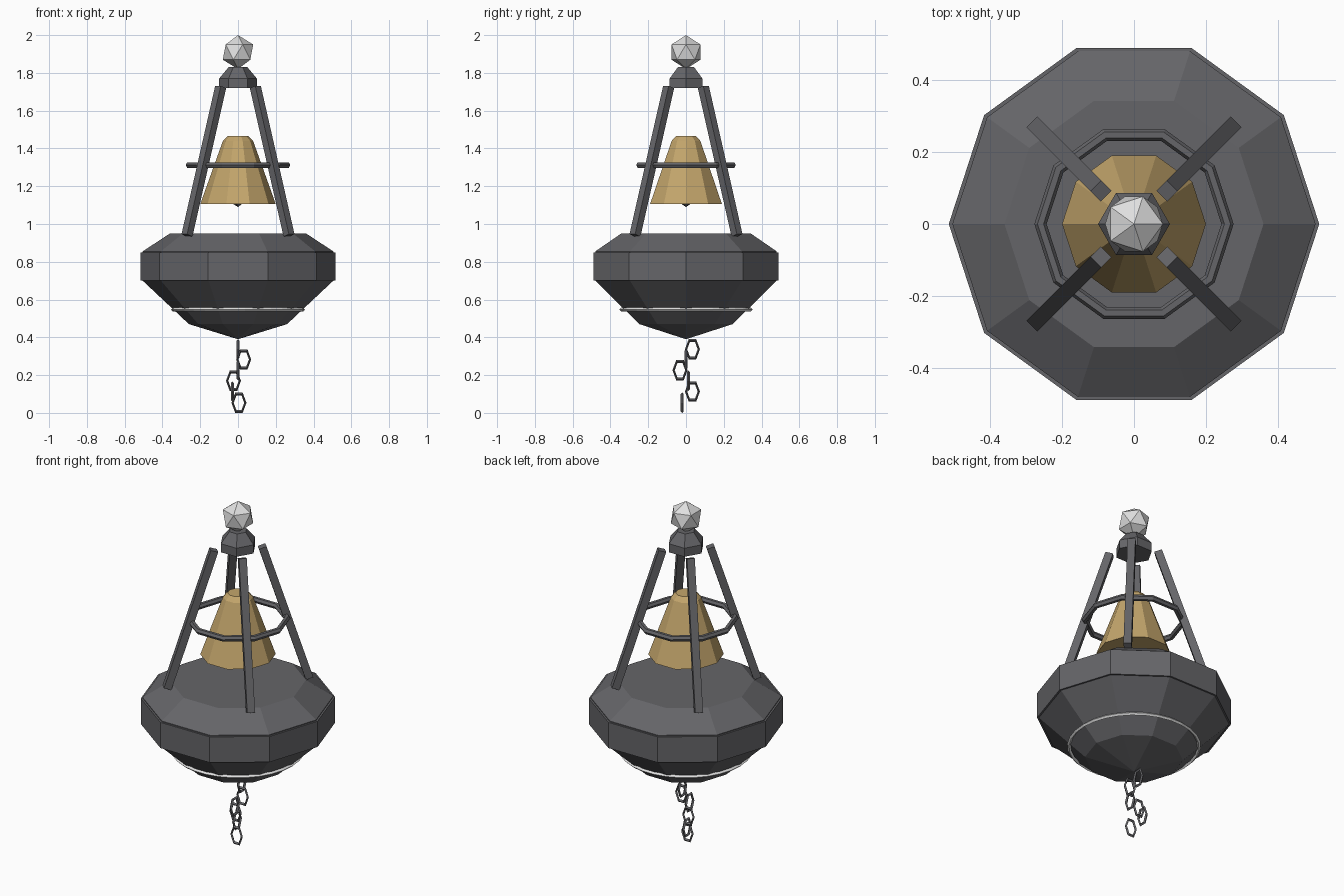
import bpy, bmesh
from math import pi, cos, sin
from mathutils import Vector, Matrix

if "Cube" in bpy.data.objects:
    bpy.data.objects.remove(bpy.data.objects["Cube"])


def material(name, rgb):
    m = bpy.data.materials.new(name)
    m.diffuse_color = (*rgb, 1)
    m.use_nodes = True
    m.node_tree.nodes["Principled BSDF"].inputs["Base Color"].default_value = m.diffuse_color
    return m


STEEL = material("dark steel", (0.13, 0.13, 0.14))
BRASS = material("brass", (0.55, 0.38, 0.15))
WHITE = material("lamp white", (0.74, 0.74, 0.74))


def finish(bm, name, mat):
    bmesh.ops.recalc_face_normals(bm, faces=bm.faces)
    me = bpy.data.meshes.new(name)
    bm.to_mesh(me)
    bm.free()
    me.materials.append(mat)
    ob = bpy.data.objects.new(name, me)
    bpy.context.collection.objects.link(ob)
    return ob


def lathe(name, profile, sides, mat):
    """Closed turned solid from (radius, z) points; radius 0 is a tip."""
    bm = bmesh.new()
    rings = []
    for r, z in profile:
        n = sides if r > 0 else 1
        rings.append([bm.verts.new((r * cos(2 * pi * i / sides), r * sin(2 * pi * i / sides), z))
                      for i in range(n)])
    for a, b in zip(rings, rings[1:]):
        for i in range(sides):
            j = (i + 1) % sides
            if len(a) == 1:
                bm.faces.new((a[0], b[j], b[i]))
            else:
                bm.faces.new((a[i], a[j], b[j], b[i]))
    for ring in (rings[0], rings[-1]):
        if len(ring) > 1:
            bm.faces.new(ring)
    return finish(bm, name, mat)


def torus(name, loc, major, minor, segs, msegs, mat, rot=(0, 0, 0), scale=(1, 1, 1)):
    bpy.ops.mesh.primitive_torus_add(major_segments=segs, minor_segments=msegs, major_radius=major,
                                     minor_radius=minor, location=loc, rotation=rot)
    ob = bpy.context.object
    ob.name = name
    ob.scale = scale
    ob.data.materials.append(mat)
    for p in ob.data.polygons:
        p.use_smooth = False
    return ob


def ball(name, z, r, mat):
    bm = bmesh.new()
    bmesh.ops.create_icosphere(bm, subdivisions=1, radius=r, matrix=Matrix.Translation((0, 0, z)))
    return finish(bm, name, mat)


# floating hull, belt and waterline
lathe("hull", [(0, 0.39), (0.26, 0.47), (0.505, 0.70), (0.505, 0.855), (0.36, 0.95)], 10, STEEL)
lathe("hull_belt", [(0.515, 0.70), (0.515, 0.85)], 10, STEEL)
torus("waterline_ring", (0, 0, 0.547), 0.345, 0.01, 30, 4, WHITE)

# four leaning tower legs
for k in range(4):
    a = pi / 4 + k * pi / 2
    out = Vector((cos(a), sin(a), 0))
    low, high = out * 0.382 + Vector((0, 0, 0.94)), out * 0.130 + Vector((0, 0, 1.725))
    axis = (high - low).normalized()
    side = Vector((-sin(a), cos(a), 0))
    rot = Matrix((side, axis.cross(side), axis)).transposed().to_4x4()
    bm = bmesh.new()
    bmesh.ops.create_cube(bm, size=1, matrix=Matrix.Translation((low + high) / 2) @ rot
                          @ Matrix.Diagonal((0.042, 0.042, (high - low).length, 1)))
    finish(bm, f"tower_leg_{k + 1}", STEEL)

# brace ring, lamp base and lamp
torus("brace_ring", (0, 0, 1.312), 0.26, 0.017, 10, 6, STEEL)
lathe("lamp_base", [(0.10, 1.72), (0.10, 1.77), (0.05, 1.83)], 6, STEEL)
ball("lamp", 1.91, 0.09, WHITE)

# bell and clapper
lathe("bell", [(0.20, 1.105), (0.08, 1.44), (0.055, 1.465)], 10, BRASS)
ball("clapper", 1.135, 0.045, STEEL)

# mooring chain: hexagonal links, alternately turned a quarter
links = [(0, 0.034, 0.337), (0.03, 0, 0.283), (0, -0.032, 0.226),
         (-0.024, 0.012, 0.17), (-0.03, 0.034, 0.113), (0.005, -0.02, 0.0535)]
for k, loc in enumerate(links):
    torus(f"chain_link_{k + 1}", loc, 0.045, 0.008, 6, 4, STEEL,
          rot=(pi / 2, 0, 0 if k % 2 else pi / 2), scale=(0.75, 1.165, 1))
